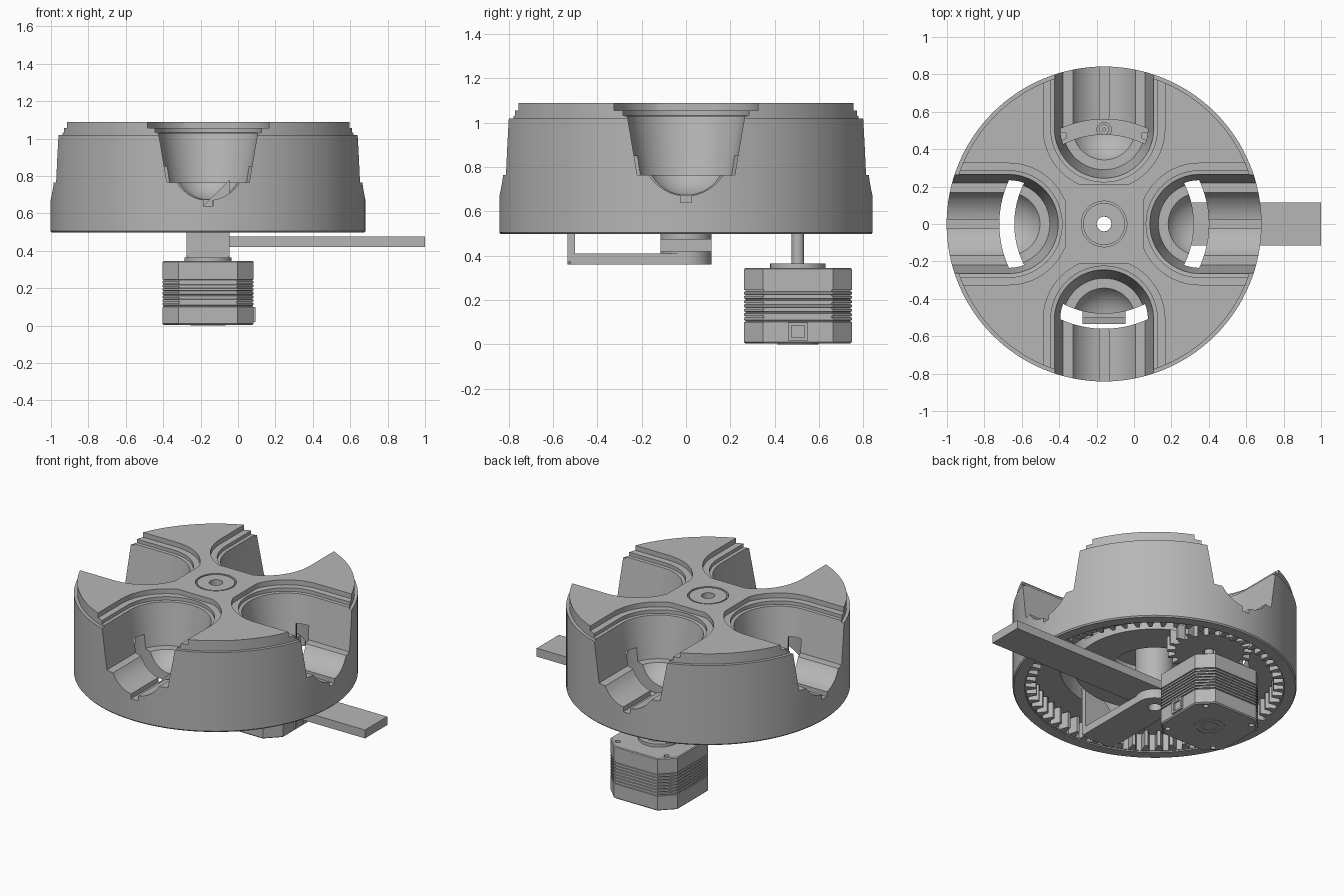
import bpy, bmesh, math
from math import sin, cos, pi, tau
from mathutils import Matrix, Vector

if "Cube" in bpy.data.objects:
    bpy.data.objects.remove(bpy.data.objects["Cube"])

grey = bpy.data.materials.new("plain_grey")
grey.use_nodes = True
GREY = (0.47, 0.47, 0.47, 1)
grey.diffuse_color = GREY
grey.node_tree.nodes["Principled BSDF"].inputs["Base Color"].default_value = GREY

AXIS = Vector((-0.16, 0, 0))          # drum axis
MOTOR = AXIS + Vector((0, 0.505, 0))  # motor axis


def loft(name, loops, wrap=False, at=AXIS, turn=0):
    """Skin a list of equal point loops; wrap joins last to first, else ends are capped."""
    bm = bmesh.new()
    rows = [[bm.verts.new(p) for p in loop] for loop in loops]
    n = len(rows[0])
    for i in range(len(rows) if wrap else len(rows) - 1):
        a, b = rows[i], rows[(i + 1) % len(rows)]
        for j in range(n):
            k = (j + 1) % n
            bm.faces.new((a[j], a[k], b[k], b[j]))
    if not wrap:
        bm.faces.new(rows[0])
        bm.faces.new(rows[-1])
    bmesh.ops.recalc_face_normals(bm, faces=bm.faces)
    bm.transform(Matrix.Rotation(turn, 4, "Z"))
    mesh = bpy.data.meshes.new(name)
    bm.to_mesh(mesh)
    bm.free()
    mesh.materials.append(grey)
    ob = bpy.data.objects.new(name, mesh)
    ob.location = at
    bpy.context.collection.objects.link(ob)
    return ob


def lathe(name, profile, n=96, at=AXIS):
    return loft(name, [[(r * cos(tau * i / n), r * sin(tau * i / n), z) for r, z in profile]
                       for i in range(n)], True, at)


def holed_prism(name, outline, r, z0, z1, at=AXIS, turn=0):
    """Prism between an outline and a circle of radius r around its origin."""
    circle = [Vector(p).normalized() * r for p in outline]
    rings = [(outline, z0), (outline, z1), (circle, z1), (circle, z0)]
    return loft(name, [[(p[0], p[1], z) for p in o] for o, z in rings], True, at, turn)


def box(name, x, y, z, at=AXIS, turn=0):
    return loft(name, [[(x[0], y[0], h), (x[1], y[0], h), (x[1], y[1], h), (x[0], y[1], h)]
                       for h in z], False, at, turn)


def cut(target, cutter):
    bpy.context.view_layer.objects.active = target
    mod = target.modifiers.new("cut", "BOOLEAN")
    mod.operation, mod.solver, mod.object = "DIFFERENCE", "EXACT", cutter
    bpy.ops.object.modifier_apply(modifier=mod.name)
    bpy.data.objects.remove(cutter)


def teeth(n, root, tip):
    pts = []
    for i in range(n):
        for f, r in ((-0.30, root), (-0.13, tip), (0.13, tip), (0.30, root)):
            a = tau * (i + f) / n
            pts.append((r * cos(a), r * sin(a)))
    return pts


# Drum: straight wall with a small rim step, hub, annular groove and hollow centre post
drum = lathe("drum", [
    (0.04, 1.086), (0.112, 1.086), (0.112, 1.065), (0.122, 1.065), (0.122, 1.088),
    (0.822, 1.088), (0.822, 1.02), (0.842, 1.02),
    (0.842, 0.505), (0.835, 0.497), (0.77, 0.497), (0.77, 0.62), (0.56, 0.62),
    (0.56, 0.85), (0.48, 0.85), (0.48, 0.62), (0.26, 0.62), (0.26, 0.78),
    (0.115, 0.78), (0.115, 0.475), (0.04, 0.475)], 128)

# Four pockets: tapered open slot, round trough with bowl end, narrow drain groove
CUP, R, MID = 0.51, 0.195, 0.865


def slot_loop(half, z):
    arc = [pi / 2 + pi * i / 32 for i in range(33)]
    pts = [(max(CUP + half * cos(a), 0.21), half * sin(a), z) for a in arc]
    return [(1, half, z)] + pts + [(1, -half, z)]


def trough_loop(x, r):
    return [(x, r * cos(tau * j / 48), MID + r * sin(tau * j / 48)) for j in range(48)]


for q in range(4):
    turn = q * pi / 2
    cut(drum, loft("slot_cutter", [slot_loop(h, z) for h, z in (
        (0.22, 0.765), (0.265, 1.03), (0.285, 1.032), (0.285, 1.055),
        (0.325, 1.056), (0.325, 1.2))], turn=turn))
    steps = [0.02 + (pi / 2 - 0.02) * i / 14 for i in range(15)]
    bowl = [trough_loop(CUP - R * cos(t), R * sin(t)) for t in steps]
    cut(drum, loft("trough_cutter", bowl + [trough_loop(1.01, R)], turn=turn))
    cut(drum, box("drain_cutter", (0.53, 1.02), (-0.025, 0.025), (0.64, 0.8), turn=turn))

# Gears
ring_gear = holed_prism("ring_gear", teeth(60, 0.765, 0.705), 0.775, 0.505, 0.61)
pinion = holed_prism("pinion", teeth(20, 0.205, 0.252), 0.038, 0.515, 0.61, MOTOR)


# Fixed bar and bracket arm, each with a round end on the drum axis
def arm_outline(length, w=0.115):
    arc = [pi / 2 + pi * i / 24 for i in range(25)]
    side = [(length, w), (0.25, w), (0.12, w), (0.05, w)]
    return ([(length, 0)] + side + [(w * cos(a), w * sin(a)) for a in arc]
            + [(x, -y) for x, y in reversed(side)])


holed_prism("support_bar", arm_outline(1.16), 0.04, 0.42, 0.475)
holed_prism("bracket_arm", arm_outline(0.52), 0.04, 0.36, 0.41, turn=-pi / 2)
lathe("arm_spacer", [(0.04, 0.405), (0.115, 0.405), (0.115, 0.425), (0.04, 0.425)], 48)
ramp = [(-0.115, 0.375), (-0.105, 0.36), (0.105, 0.36), (0.115, 0.375),
        (0.115, 0.78), (-0.115, 0.55)]
loft("ramp_plate", [[(x, y, z) for x, z in ramp] for y in (-0.535, -0.5)])


# Motor: end caps with a finely ribbed middle
def octagon(h, c, z):
    k = h - c
    return [(h, -k, z), (h, k, z), (k, h, z), (-k, h, z),
            (-h, k, z), (-h, -k, z), (-k, -h, z), (k, -h, z)]


C = 0.085
body = [(0.236, C, 0.003), (0.243, C, 0.01), (0.243, C, 0.10)]
for i in range(8):
    z = 0.102 + i * 0.0195
    body += [(0.237, C, z), (0.237, C, z + 0.006), (0.243, C, z + 0.007), (0.243, C, z + 0.018)]
body += [(0.243, C, 0.34), (0.238, C, 0.345)]
motor = loft("motor_body", [octagon(*b) for b in body], at=MOTOR)

# Screw holes in both caps
for sx in (-1, 1):
    for sy in (-1, 1):
        for z0, z1 in ((0.30, 0.4), (-0.1, 0.035)):
            cut(motor, loft("screw_cutter", [[(0.016 * cos(tau * j / 16), 0.016 * sin(tau * j / 16), z)
                                              for j in range(16)] for z in (z0, z1)],
                            at=MOTOR + Vector((sx * 0.176, sy * 0.176, 0))))

lathe("motor_flange", [(0.027, 0.34), (0.125, 0.34), (0.125, 0.365), (0.09, 0.365),
                       (0.085, 0.355), (0.027, 0.355)], 48, MOTOR)
lathe("motor_shaft", [(0.008, 0.3), (0.028, 0.3), (0.028, 0.62), (0.008, 0.62)], 32, MOTOR)
for r in (0.04, 0.075):
    lathe("bearing_ring", [(r, 0), (r + 0.018, 0), (r + 0.018, 0.01), (r, 0.01)], 40, MOTOR)

# Cable socket on the motor side
socket = box("cable_socket", (0.2, 0.254), (-0.045, 0.045), (0.018, 0.098), MOTOR)
cut(socket, box("socket_cutter", (0.22, 0.3), (-0.03, 0.03), (0.03, 0.085), MOTOR))

# Smooth round surfaces, keep edges sharp
bpy.ops.object.select_all(action="DESELECT")
for ob in bpy.context.scene.objects:
    if ob.type == "MESH":
        ob.select_set(True)
        bpy.context.view_layer.objects.active = ob
bpy.ops.object.shade_smooth_by_angle(angle=math.radians(28))
